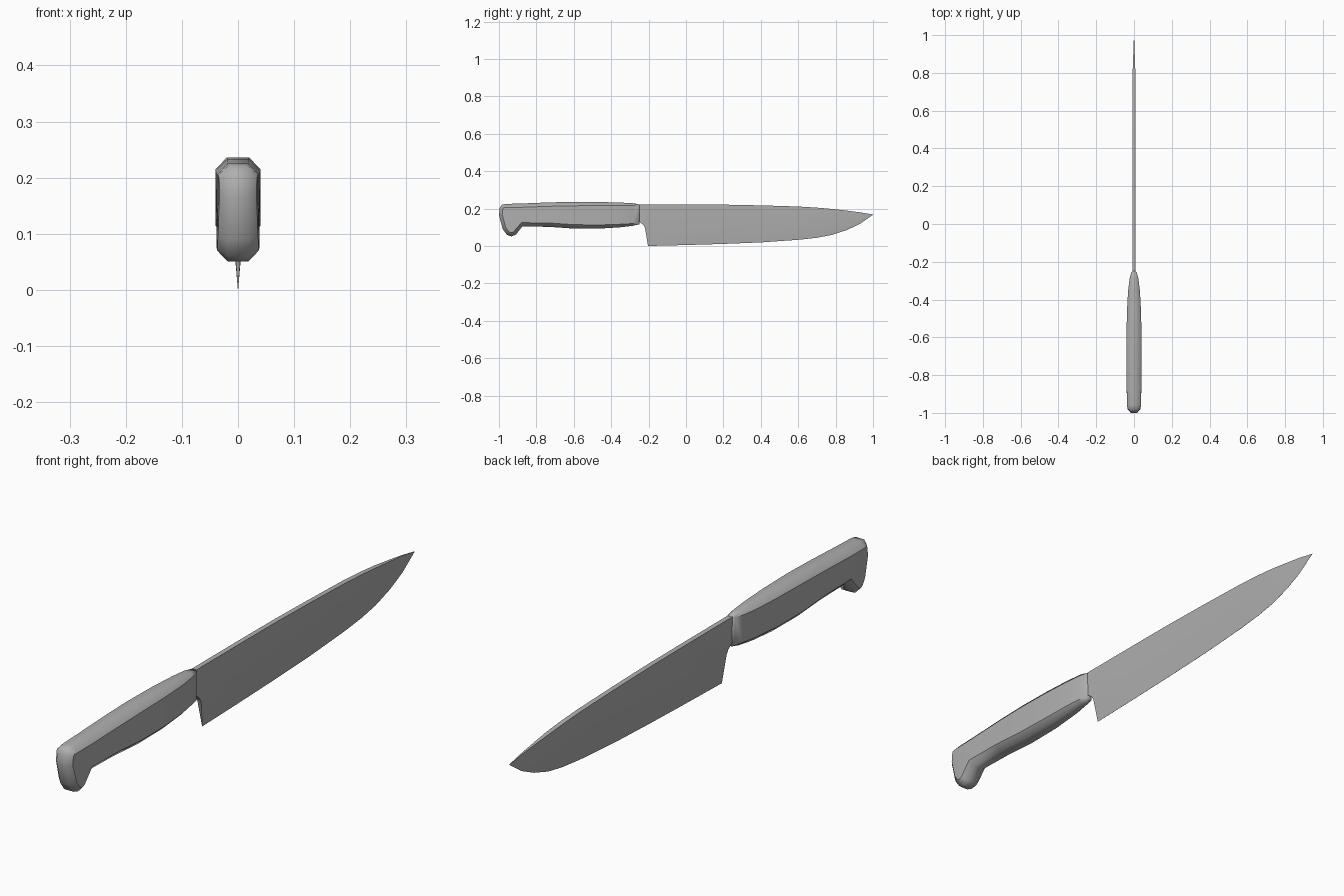
import bpy, bmesh, math
from mathutils import Vector

if "Cube" in bpy.data.objects:
    bpy.data.objects.remove(bpy.data.objects["Cube"])

grey = bpy.data.materials.new("dark_grey")
grey.diffuse_color = (.43, .43, .43, 1)
grey.use_nodes = True
grey.node_tree.nodes["Principled BSDF"].inputs["Base Color"].default_value = grey.diffuse_color


def finish(name, bm):
    bmesh.ops.remove_doubles(bm, verts=bm.verts, dist=0.0001)
    bmesh.ops.recalc_face_normals(bm, faces=bm.faces)
    for f in bm.faces:
        f.smooth = True
    mesh = bpy.data.meshes.new(name)
    bm.to_mesh(mesh)
    bm.free()
    mesh.materials.append(grey)
    obj = bpy.data.objects.new(name, mesh)
    bpy.context.collection.objects.link(obj)
    return obj


def lerp_table(table, y):
    if y <= table[0][0]:
        return table[0][1]
    for (a, va), (b, vb) in zip(table, table[1:]):
        if y <= b:
            return va + (vb - va) * (y - a) / (b - a)
    return table[-1][1]


# Blade: hollow wedge sections along y as (y, spine height, edge height)
blade = [(-.265, .222, .132), (-.246, .222, .127), (-.228, .222, .112),
         (-.219, .222, .096), (-.203, .222, 0), (0, .222, .005),
         (.2, .221, .011), (.4, .217, .019), (.6, .211, .033), (.7, .205, .044),
         (.78, .198, .059), (.86, .189, .085), (.93, .180, .118), (1, .168, .167)]
thick = [(0, .0002), (.08, .0072), (.222, .009)]
bm = bmesh.new()
rings = []
for i, (y, top, low) in enumerate(blade):
    t = .009 * min(1, (1.0 - y) / .25 + .03)
    mid = low + .36 * (top - low)
    h, e = t * .8, 0.0002
    if i < 4:
        h, e = lerp_table(thick, mid), lerp_table(thick, low)
    rings.append([bm.verts.new(p) for p in
                  ((-t, y, top), (t, y, top), (h, y, mid),
                   (e, y, low), (-e, y, low), (-h, y, mid))])
for a, b in zip(rings, rings[1:]):
    for k in range(6):
        j = (k + 1) % 6
        bm.faces.new((a[k], a[j], b[j], b[k]))
bm.faces.new(rings[0])
bm.faces.new(rings[-1])
finish("blade", bm).data.set_sharp_from_angle(angle=math.radians(30))

# Handle: matched top and bottom profile points, front to butt
top = [(-.248, .222), (-.285, .229), (-.35, .232), (-.46, .235), (-.6, .236),
       (-.73, .233), (-.88, .227), (-.96, .225), (-.984, .221), (-.996, .203), (-1, .165)]
bot = [(-.248, .116), (-.285, .108), (-.35, .100), (-.46, .093), (-.6, .093),
       (-.73, .102), (-.875, .105), (-.908, .062), (-.932, .051), (-.957, .059), (-.98, .09)]
width = [(-1, .033), (-.97, .037), (-.85, .039), (-.7, .040), (-.58, .040),
         (-.45, .037), (-.35, .031), (-.29, .024), (-.25, .014)]
outline = [Vector(p) for p in top + bot[::-1]]
n, m = len(outline), len(top)
bm = bmesh.new()
loops = [[], [], [], []]
for i, p in enumerate(outline):
    d = (outline[(i + 1) % n] - outline[i - 1]).normalized()
    w = lerp_table(width, p.x)
    q = p + Vector((-d.y, d.x)) * .021 * w / .04
    for loop, x, c in zip(loops, (-w, -w / 2, w / 2, w), (q, p, p, q)):
        loop.append(bm.verts.new((x, c.x, c.y)))
for a, b in zip(loops, loops[1:]):
    for i in range(n):
        j = (i + 1) % n
        bm.faces.new((a[i], a[j], b[j], b[i]))
# side scales, with a crisp border against the rounded rim (soft at the front)
for side in (loops[0], loops[3]):
    for i in range(m - 1):
        bm.faces.new((side[i], side[i + 1], side[n - 2 - i], side[n - 1 - i]))
    for i in range(n - 1):
        bm.edges.get((side[i], side[i + 1])).smooth = False
finish("handle", bm)
